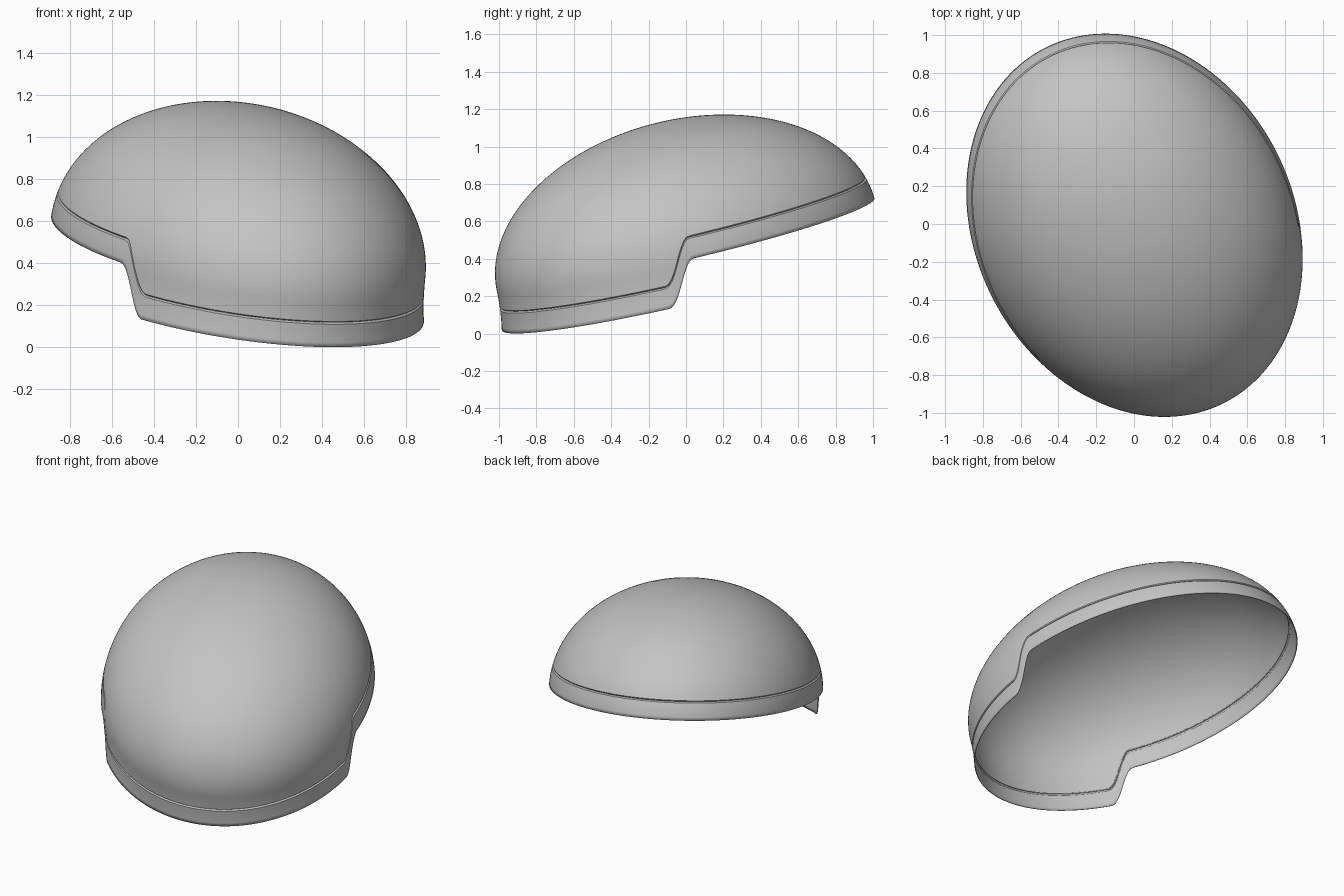
import bpy
import bmesh
from math import sin, cos, pi, radians

cube = bpy.data.objects.get("Cube")
if cube:
    bpy.data.objects.remove(cube, do_unlink=True)

COLUMNS = 320
HALF_WIDTH, HALF_LENGTH, CENTRE_Y = 0.846, 1.08, 0.11
EQUATOR, CROWN_HEIGHT = 0.45, 0.68
BAND_HEIGHT, BEVEL = 0.115, 0.007

grey = bpy.data.materials.new("plain grey")
grey.use_nodes = True
grey.diffuse_color = (0.55, 0.55, 0.55, 1)
grey.node_tree.nodes["Principled BSDF"].inputs["Base Color"].default_value = (0.55, 0.55, 0.55, 1)


def rim_height(angle):
    """Lower edge: deep at the nape, stepping up beside the ears."""
    y = CENTRE_Y + HALF_LENGTH * sin(angle)
    t = min(max((y + 0.42) / 0.17, 0), 1)
    return 0.24 + 0.234 * t * t * (3 - 2 * t)


def latitude(height):
    """Latitude on the oval dome; negative below the equator."""
    from_equator = (height - EQUATOR) / CROWN_HEIGHT
    if from_equator < 0:
        return from_equator
    low, high = 0, pi / 2
    for _ in range(30):
        mid = (low + high) / 2
        low, high = (mid, high) if sin(mid) < from_equator else (low, mid)
    return low


def shell_point(angle, lat, inset=0):
    """Point on the dome, with a slight flare below the equator."""
    if lat < 0:
        z = EQUATOR + CROWN_HEIGHT * lat
        radius = 1 + 0.4 * (EQUATOR - z) ** 2
    else:
        z = EQUATOR + CROWN_HEIGHT * sin(lat)
        radius = cos(lat)
    radius -= inset
    return (HALF_WIDTH * radius * cos(angle),
            CENTRE_Y + HALF_LENGTH * radius * sin(angle), z)


def loft(name, rows, point, capped=False):
    """Skin closed rings of points, optionally closed by a pole."""
    bm = bmesh.new()
    angles = [2 * pi * i / COLUMNS for i in range(COLUMNS)]
    rings = [[bm.verts.new(point(a, row)) for a in angles] for row in range(rows)]
    for lower, upper in zip(rings, rings[1:]):
        for i in range(COLUMNS):
            j = (i + 1) % COLUMNS
            bm.faces.new((lower[i], lower[j], upper[j], upper[i]))
    if capped:
        pole = bm.verts.new((0, CENTRE_Y, EQUATOR + CROWN_HEIGHT))
        for i in range(COLUMNS):
            bm.faces.new((rings[-1][i], rings[-1][(i + 1) % COLUMNS], pole))
    mesh = bpy.data.meshes.new(name)
    bm.to_mesh(mesh)
    bm.free()
    mesh.materials.append(grey)
    obj = bpy.data.objects.new(name, mesh)
    bpy.context.collection.objects.link(obj)
    # Tipped back and turned to one side
    obj.rotation_euler = (radians(13.6), 0, radians(26.57))
    bpy.ops.object.select_all(action="DESELECT")
    obj.select_set(True)
    bpy.context.view_layer.objects.active = obj
    bpy.ops.object.shade_smooth_by_angle(angle=radians(30))
    thickness = obj.modifiers.new("thickness", "SOLIDIFY")
    thickness.thickness = 0.005
    thickness.offset = -1
    return obj


# Edge band, its top edge turned in to form half of the seam groove
BAND_ROWS = 7


def band_point(angle, row):
    base = rim_height(angle)
    if row == BAND_ROWS - 1:
        return shell_point(angle, latitude(base + BAND_HEIGHT), BEVEL)
    share = row / (BAND_ROWS - 2)
    return shell_point(angle, latitude(base + share * (BAND_HEIGHT - BEVEL)))


loft("edge_band", BAND_ROWS, band_point)

# Crown, its bottom edge turned in to form the other half of the groove
CROWN_ROWS = 48


def crown_point(angle, row):
    seam = rim_height(angle) + BAND_HEIGHT
    if row == 0:
        return shell_point(angle, latitude(seam), BEVEL)
    start = latitude(seam + BEVEL)
    share = (row - 1) / (CROWN_ROWS - 1)
    return shell_point(angle, start + share * (pi / 2 - start))


loft("crown_shell", CROWN_ROWS, crown_point, capped=True)
